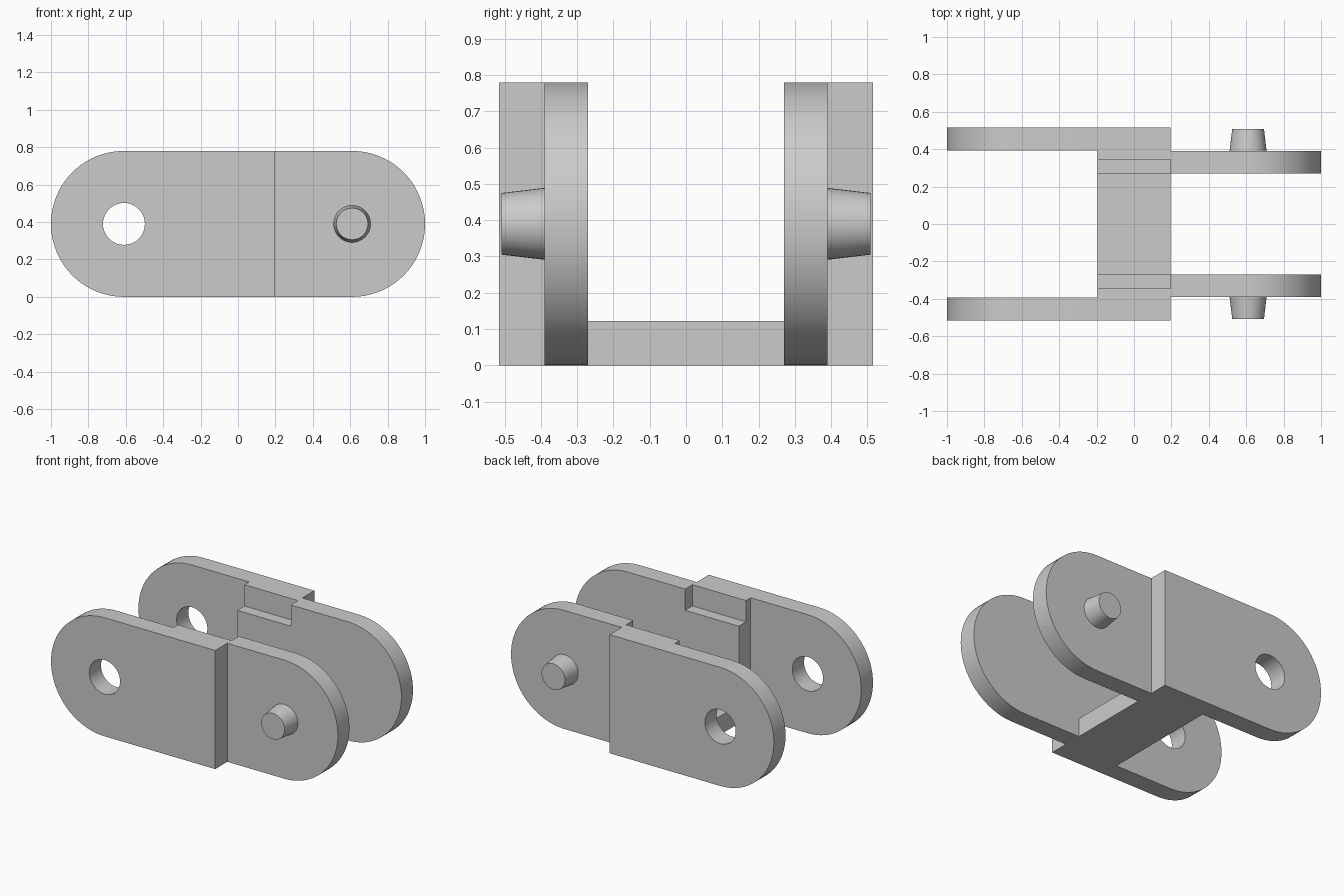
import bpy, bmesh
from math import sin, cos, pi
from mathutils import Vector

cube = bpy.data.objects.get("Cube")
if cube:
    bpy.data.objects.remove(cube, do_unlink=True)

HEIGHT = 0.78
R = HEIGHT / 2            # radius of the rounded ends
PIVOT = 1 - R             # distance of each pivot from the centre
HALF = 0.195              # half width of the middle yoke

grey = bpy.data.materials.new("plain grey")
grey.use_nodes = True
grey.diffuse_color = (0.6, 0.6, 0.6, 1)
grey.node_tree.nodes["Principled BSDF"].inputs["Base Color"].default_value = (0.6, 0.6, 0.6, 1)


def finish(name, bm):
    bmesh.ops.recalc_face_normals(bm, faces=bm.faces)
    mesh = bpy.data.meshes.new(name)
    bm.to_mesh(mesh)
    bm.free()
    mesh.materials.append(grey)
    ob = bpy.data.objects.new(name, mesh)
    bpy.context.collection.objects.link(ob)
    return ob


def prism(name, outline, offset):
    """Extrude a closed outline of 3D points along an offset."""
    bm = bmesh.new()
    face = bm.faces.new([bm.verts.new(p) for p in outline])
    grown = bmesh.ops.extrude_face_region(bm, geom=[face], use_keep_orig=True)
    verts = [v for v in grown["geom"] if isinstance(v, bmesh.types.BMVert)]
    bmesh.ops.translate(bm, verts=verts, vec=Vector(offset))
    return finish(name, bm)


def arm(name, end, y0, y1):
    """Plate from the yoke to a rounded end; end is +1 or -1 along x."""
    arc = [(-pi / 2 + pi * i / 40) for i in range(41)]
    pts = [(end * HALF, y0, 0)]
    pts += [(end * (PIVOT + R * cos(a)), y0, R + R * sin(a)) for a in arc]
    pts.append((end * HALF, y0, HEIGHT))
    return prism(name, pts, (0, y1 - y0, 0))


def peg(name, x, y0, y1, r0, r1):
    """Round peg along y, tapering from r0 at y0 to r1 at y1."""
    bm = bmesh.new()
    rings = []
    for y, r in ((y0, r0), (y1, r1)):
        rings.append([bm.verts.new((x + r * cos(2 * pi * i / 40), y, R + r * sin(2 * pi * i / 40)))
                      for i in range(40)])
    for ring in rings:
        bm.faces.new(ring)
    for i in range(40):
        j = (i + 1) % 40
        bm.faces.new((rings[0][i], rings[0][j], rings[1][j], rings[1][i]))
    return finish(name, bm)


def combine(target, tool, operation):
    mod = target.modifiers.new(operation.lower(), "BOOLEAN")
    mod.operation, mod.object, mod.solver = operation, tool, "EXACT"
    bpy.context.view_layer.objects.active = target
    bpy.ops.object.modifier_apply(modifier=mod.name)
    bpy.data.objects.remove(tool, do_unlink=True)


# Middle yoke: U section with a floor and a ledge at the top of each wall
half = [(0.515, 0), (0.515, HEIGHT), (0.345, HEIGHT), (0.345, 0.64), (0.27, 0.64), (0.27, 0.122)]
section = half + [(-y, z) for y, z in reversed(half)]
body = prism("link_body", [(-HALF, y, z) for y, z in section], (2 * HALF, 0, 0))

for side in (1, -1):
    # Outer arm with a pivot hole
    outer = arm("outer_arm", -1, side * 0.393, side * 0.515)
    hole = peg("hole_cutter", -PIVOT, side * 0.3, side * 0.6, 0.112, 0.112)
    combine(outer, hole, "DIFFERENCE")
    combine(body, outer, "UNION")
    # Inner arm with a tapered pin
    combine(body, arm("inner_arm", 1, side * 0.27, side * 0.39), "UNION")
    combine(body, peg("pin", PIVOT, side * 0.33, side * 0.508, 0.106, 0.085), "UNION")

bpy.ops.object.select_all(action="DESELECT")
body.select_set(True)
bpy.context.view_layer.objects.active = body
bpy.ops.object.shade_smooth_by_angle(angle=pi / 6)
